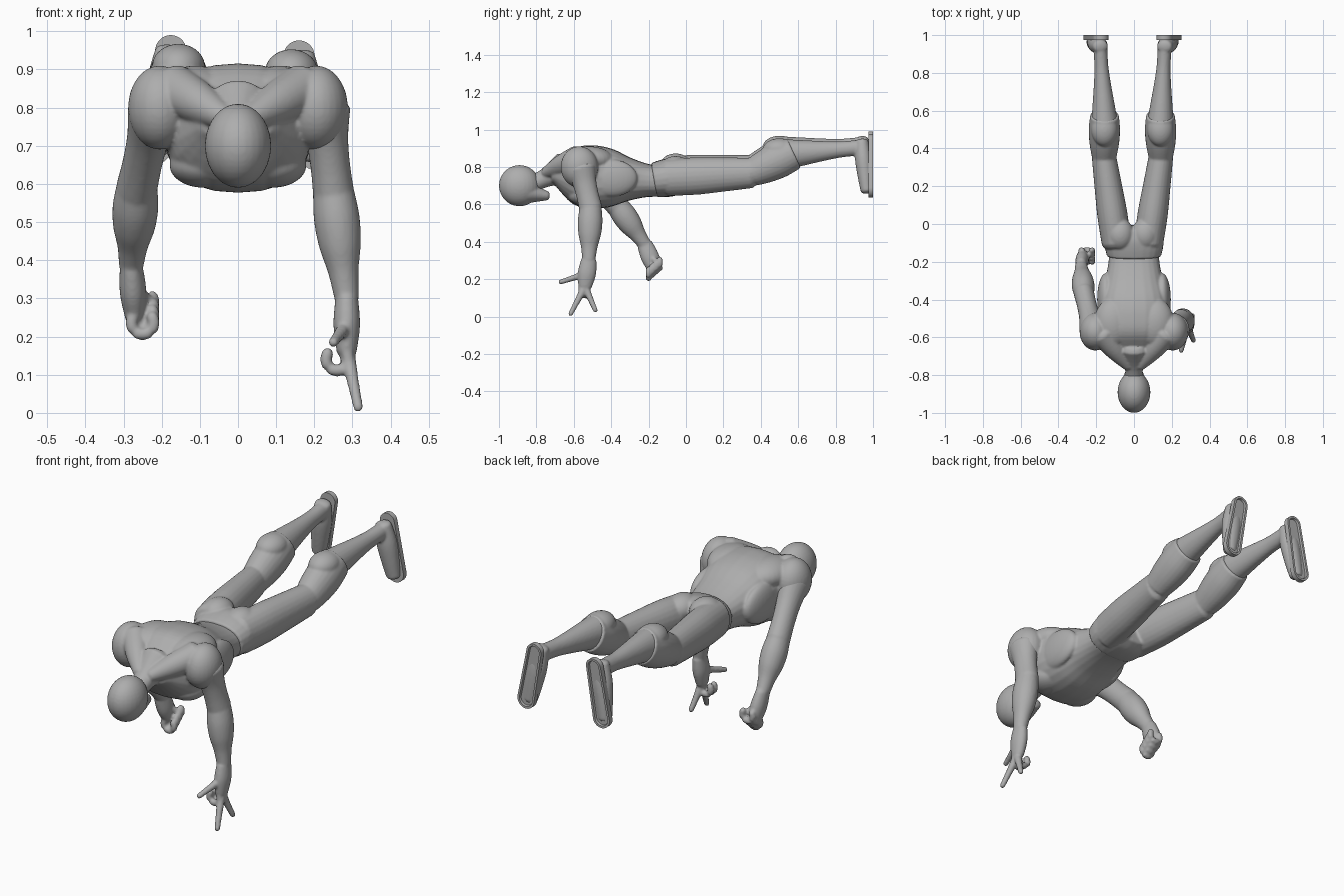
import bpy, bmesh, math
from mathutils import Vector, Matrix
from mathutils.geometry import interpolate_bezier

cube = bpy.data.objects.get("Cube")
if cube:
    bpy.data.objects.remove(cube)

GREY = (.42, .42, .42, 1)
clay = bpy.data.materials.new("clay_grey")
clay.use_nodes = True
clay.diffuse_color = GREY
clay.node_tree.nodes["Principled BSDF"].inputs["Base Color"].default_value = GREY


def loft(bm, rows, ends, power=2, sides=24):
    """Skin rounded sections (centre, half width, half depth) along a path."""
    centres = [row[0] for row in rows]
    tangents = [(after - before).normalized() for before, after in
                zip(centres[:1] + centres[:-1], centres[1:] + centres[-1:])]
    sections = [(c, t, a, b) for (c, a, b), t in zip(rows, tangents)]

    # dome over both ends
    def dome(section, sign):
        c, t, a, b = section
        angles = [math.radians(degrees) for degrees in (30, 60, 80)]
        return [(c + t * sign * ends * min(a, b) * math.sin(w), t, a * math.cos(w), b * math.cos(w))
                for w in angles]
    sections = dome(sections[0], -1)[::-1] + sections + dome(sections[-1], 1)

    rings = []
    for centre, tangent, half_width, half_depth in sections:
        axis = Vector((0, 1, 0)) if abs(tangent.x) > abs(tangent.y) + abs(tangent.z) else Vector((1, 0, 0))
        across = (axis - tangent * axis.dot(tangent)).normalized()
        down = tangent.cross(across)
        ring = []
        for k in range(sides):
            angle = math.tau * k / sides
            u, v = [math.copysign(abs(f) ** (2 / power), f) for f in (math.cos(angle), math.sin(angle))]
            ring.append(bm.verts.new(centre + across * u * half_width + down * v * half_depth))
        rings.append(ring)
    for ring, following in zip(rings, rings[1:]):
        for k in range(sides):
            bm.faces.new((ring[k - 1], ring[k], following[k], following[k - 1]))
    bm.faces.new(rings[0][::-1])
    bm.faces.new(rings[-1])


def taper(bm, start, end, widths, depth=1, trim=0, ends=.5, power=2):
    """Straight member whose evenly spaced widths are joined by a smooth profile."""
    start, end = Vector(start), Vector(end)
    knots = [Vector((i, w)) for i, w in enumerate(widths)]
    last = len(knots) - 1
    profile = []
    for i in range(last):
        p, q = knots[i], knots[i + 1]
        before, after = knots[max(i - 1, 0)], knots[min(i + 2, last)]
        profile += interpolate_bezier(p, p + (q - before) / 6, q - (after - p) / 6, q, 6)[:-1]
    profile.append(knots[-1])
    rows = [(start.lerp(end, p.x / last), p.y, depth * (p.y - trim)) for p in profile]
    loft(bm, rows, ends, power)


def blob(bm, centre, radii):
    """Ellipsoid muscle mass."""
    matrix = Matrix.Translation(centre) @ Matrix.Diagonal((*radii, 1))
    bmesh.ops.create_uvsphere(bm, u_segments=28, v_segments=18, radius=1, matrix=matrix)


def curl(bm, centre, side):
    """Finger hooked round from the knuckle towards the palm."""
    rows = []
    for k in range(9):
        angle = math.radians(30 - 30 * k)
        spot = Vector((side * math.cos(angle), 0, math.sin(angle)))
        rows.append((centre + spot * .03, .016, .016))
    loft(bm, rows, ends=1, sides=12)


def finish(name, bm, fuse=True):
    """Make the object and fuse its masses into one smooth skin."""
    bmesh.ops.recalc_face_normals(bm, faces=bm.faces)
    mesh = bpy.data.meshes.new(name)
    bm.to_mesh(mesh)
    bm.free()
    mesh.materials.append(clay)
    ob = bpy.data.objects.new(name, mesh)
    bpy.context.collection.objects.link(ob)
    if fuse:
        skin = ob.modifiers.new("fuse", "REMESH")
        skin.mode, skin.voxel_size, skin.use_smooth_shade = "VOXEL", .006, True
        soft = ob.modifiers.new("soften", "SMOOTH")
        soft.factor, soft.iterations = .5, 5
    return ob


# head: skull and jaw
bm = bmesh.new()
blob(bm, (0, -.89, .7), (.087, .11, .11))
taper(bm, (0, -.89, .67), (0, -.74, .645), (.08, .07, .05, .03), depth=.8)
finish("head", bm)

# torso: the trunk deepens as it widens, then neck and muscle masses
bm = bmesh.new()
taper(bm, (0, -.7, .76), (0, -.1, .72), (.11, .18, .195, .185, .155, .135, .13),
      depth=1.35, trim=.07, power=2.4)
taper(bm, (0, -.86, .69), (0, -.65, .79), (.045, .05, .09))
for side in (1, -1):
    blob(bm, (side * .09, -.53, .65), (.09, .1, .06))
    blob(bm, (side * .11, -.52, .84), (.1, .13, .07))
    blob(bm, (side * .15, -.4, .74), (.045, .14, .1))
    blob(bm, (side * .205, -.57, .8), (.083, .1, .11))
    taper(bm, (side * .03, -.75, .77), (side * .17, -.58, .85), (.03, .055, .065))
finish("torso", bm)


def arm(bm, shoulder, elbow, wrist, knuckles):
    taper(bm, shoulder, elbow, (.07, .056, .052, .054), depth=1.15)
    taper(bm, elbow, wrist, (.054, .06, .055, .04, .032), depth=1.1)
    taper(bm, wrist, knuckles, (.03, .035, .026), depth=1.4)


def finger(bm, root, tip):
    taper(bm, root, tip, (.022, .016, .013), ends=1)


# left arm, reaching straight down with spread fingers
bm = bmesh.new()
wrist, knuckles = Vector((.285, -.52, .3)), Vector((.285, -.54, .16))
arm(bm, (.225, -.56, .79), (.25, -.51, .58), wrist, knuckles)
for tip in ((.315, -.617, .015), (.31, -.485, .035)):
    finger(bm, knuckles, tip)
finger(bm, wrist.lerp(knuckles, .5), (.25, -.67, .185))
for y in (-.56, -.53):
    curl(bm, Vector((.26, y, .14)), 1)
finish("left_arm", bm)

# right arm, swung back with a closed hand
bm = bmesh.new()
wrist, knuckles = Vector((-.28, -.22, .385)), Vector((-.27, -.165, .25))
arm(bm, (-.22, -.555, .79), (-.265, -.365, .59), wrist, knuckles)
for i in range(4):
    curl(bm, Vector((-.25, -.2, .235)) + Vector((0, .02, .018)) * i, -1)
finger(bm, wrist.lerp(knuckles, .4), (-.225, -.15, .285))
finish("right_arm", bm)


def leg_frame(side):
    """Place a mirrored leg, one lifted slightly above the other."""
    return lambda x, y, z: Vector((side * x - .008, y, z - side * .007))


# trousers: pelvis, seat, thighs and calves
bm = bmesh.new()
taper(bm, (0, -.17, .73), (0, -.02, .755), (.143, .155, .155, .13), depth=.65, ends=.05, power=2.3)
for side in (1, -1):
    at = leg_frame(side)
    knee = at(.15, .35, .775)
    blob(bm, at(.065, -.055, .8), (.072, .085, .065))
    taper(bm, at(.085, -.1, .75), knee, (.078, .08, .073, .065), depth=1.25)
    taper(bm, knee, at(.148, .575, .88), (.064, .078, .083, .076), depth=1.15, ends=.05)
    blob(bm, at(.148, .5, .9), (.07, .09, .06))
finish("trousers", bm)

# boots: shaft, foot and recessed sole
for side, label in ((1, "left"), (-1, "right")):
    at = leg_frame(side)
    bm = bmesh.new()
    taper(bm, at(.148, .54, .875), at(.17, .93, .91), (.07, .058, .046, .037, .037), depth=1.15)
    taper(bm, at(.17, .94, .94), at(.21, .965, .68), (.04, .05, .045, .035), depth=.9)
    finish(label + "_boot", bm)

    bm = bmesh.new()
    heel, toe = at(.168, .975, .942), at(.213, .975, .69)
    along = (toe - heel).normalized()
    across = along.cross(Vector((0, 1, 0)))
    rim = []
    for k in range(40):
        angle = math.tau * k / 40
        centre, radius = (toe, .047) if math.cos(angle) > 0 else (heel, .041)
        rim.append(bm.verts.new(centre + (along * math.cos(angle) + across * math.sin(angle)) * radius))
    face = bm.faces.new(rim)
    raised = bmesh.ops.extrude_face_region(bm, geom=[face])["geom"]
    bmesh.ops.translate(bm, vec=(0, .025, 0), verts=[g for g in raised if isinstance(g, bmesh.types.BMVert)])
    tread = [g for g in raised if isinstance(g, bmesh.types.BMFace)]
    bmesh.ops.recalc_face_normals(bm, faces=bm.faces)
    bmesh.ops.inset_region(bm, faces=tread, thickness=.011)
    bmesh.ops.inset_region(bm, faces=tread, thickness=.003, depth=-.01)
    sole = finish(label + "_sole", bm, fuse=False)
    bpy.context.view_layer.objects.active = sole
    sole.select_set(True)
    bpy.ops.object.shade_smooth_by_angle(angle=math.radians(40))
    sole.select_set(False)
